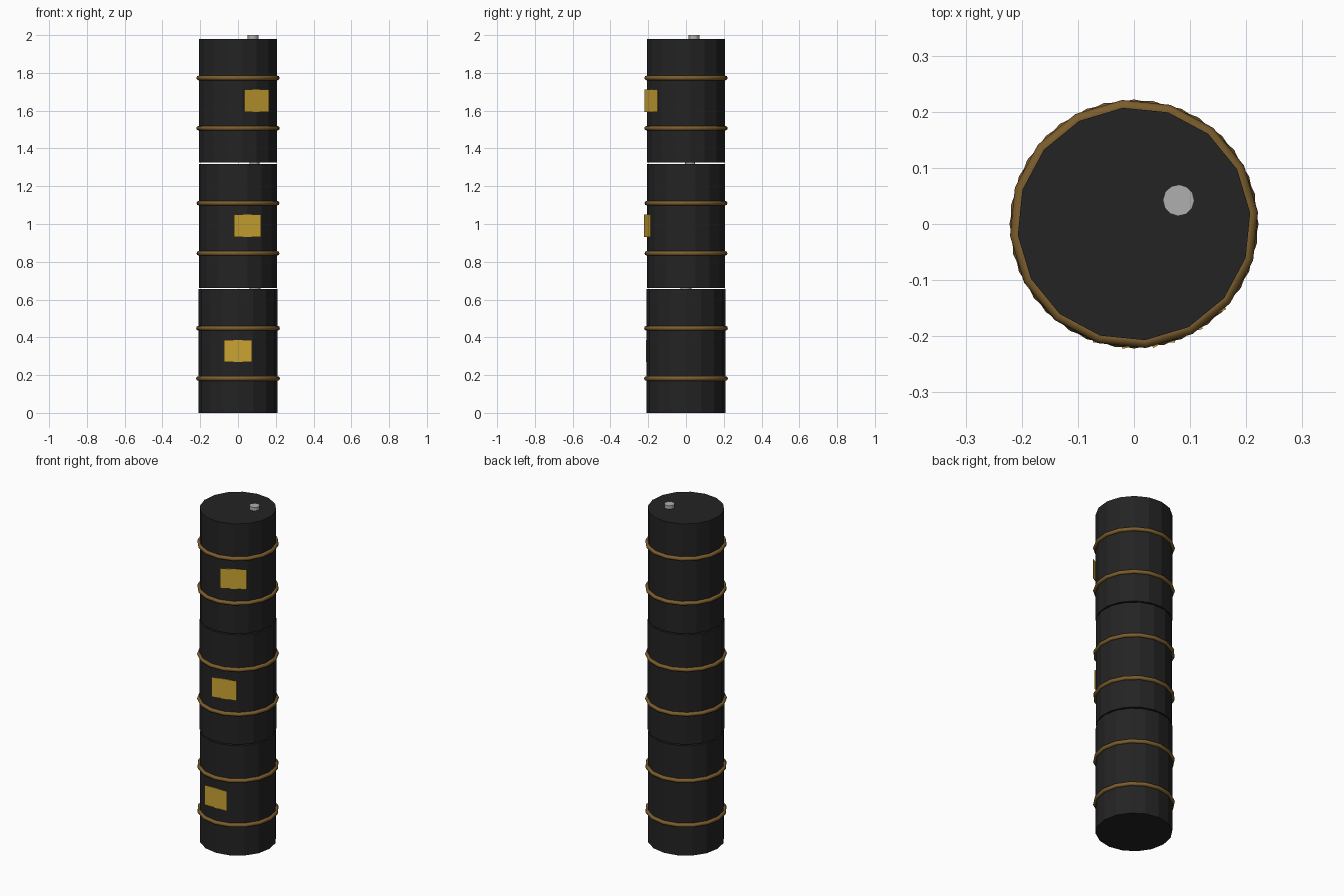
import bpy
from math import radians, cos, sin, pi

if "Cube" in bpy.data.objects:
    bpy.data.objects.remove(bpy.data.objects["Cube"], do_unlink=True)

SIDES = 16
RADIUS = 0.208
HEIGHT = 0.655
PITCH = 0.6625


def material(name, color, roughness=0.6):
    m = bpy.data.materials.new(name)
    m.use_nodes = True
    m.diffuse_color = (*color, 1)
    bsdf = m.node_tree.nodes["Principled BSDF"]
    bsdf.inputs["Base Color"].default_value = (*color, 1)
    bsdf.inputs["Roughness"].default_value = roughness
    return m


black = material("black paint", (0.017, 0.017, 0.017))
brown = material("rusty brown", (0.2, 0.11, 0.026))
yellow = material("label yellow", (0.6, 0.37, 0.034))
grey = material("cap grey", (0.43, 0.43, 0.43))


def finish(name, mat, angle):
    """Name and colour the active object, and turn it about the stack axis."""
    ob = bpy.context.object
    ob.name = ob.data.name = name
    ob.data.materials.append(mat)
    x, y, z = ob.location
    ob.location = (x * cos(angle) - y * sin(angle),
                   x * sin(angle) + y * cos(angle), z)
    ob.rotation_euler.z += angle
    return ob


def cylinder(name, mat, sides, radius, x, z0, z1, angle):
    bpy.ops.mesh.primitive_cylinder_add(
        vertices=sides, radius=radius, depth=z1 - z0,
        location=(x, 0, (z0 + z1) / 2))
    return finish(name, mat, angle)


def drum(level, base, angle):
    # Body
    cylinder(f"{level}_drum_body", black, SIDES, RADIUS, 0,
             base, base + HEIGHT, angle)

    # Rolling hoops
    for part, z in (("lower", 0.182), ("upper", 0.448)):
        bpy.ops.mesh.primitive_torus_add(
            major_segments=SIDES, minor_segments=8,
            major_radius=0.21, minor_radius=0.012, location=(0, 0, base + z))
        finish(f"{level}_drum_{part}_hoop", brown, angle)
        bpy.ops.object.shade_smooth_by_angle(angle=radians(50))

    # Filler cap, sitting off centre on the lid
    top = base + HEIGHT
    cylinder(f"{level}_drum_filler_cap", grey, 12, 0.028, 0.09,
             top - 0.005, top + 0.02, angle)

    # Flat label plate on the front
    bpy.ops.mesh.primitive_cube_add(size=1, location=(0, -0.2095, base + 0.328))
    plate = finish(f"{level}_drum_label", yellow, angle)
    plate.scale = (0.147, 0.003, 0.118)


# Each drum is turned a little further than the one below
for i, level in enumerate(("bottom", "middle", "top")):
    drum(level, i * PITCH, radians(14 * i))
